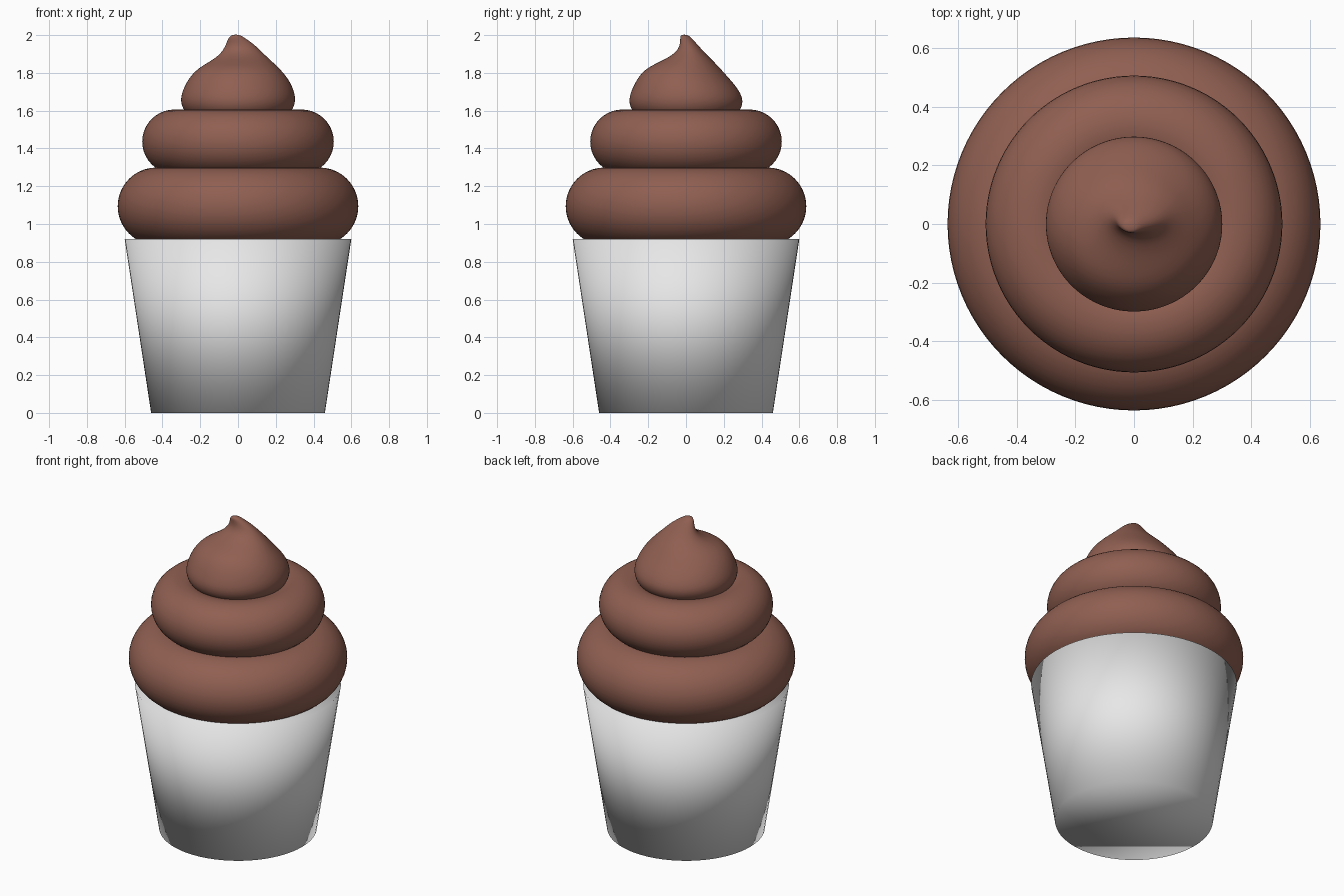
import bpy
import bmesh
from math import cos, sin, tau

default = bpy.data.objects.get("Cube")
if default:
    bpy.data.objects.remove(default, do_unlink=True)


def make_material(name, rgb):
    mat = bpy.data.materials.new(name)
    mat.use_nodes = True
    mat.diffuse_color = (*rgb, 1)
    mat.node_tree.nodes["Principled BSDF"].inputs["Base Color"].default_value = (*rgb, 1)
    return mat


def add_object(name, bm, mat):
    bmesh.ops.recalc_face_normals(bm, faces=bm.faces)
    for face in bm.faces:
        face.smooth = True
    mesh = bpy.data.meshes.new(name)
    bm.to_mesh(mesh)
    bm.free()
    mesh.materials.append(mat)
    obj = bpy.data.objects.new(name, mesh)
    bpy.context.collection.objects.link(obj)
    return obj


def add_ring(name, major, minor, z):
    bpy.ops.mesh.primitive_torus_add(major_radius=major, minor_radius=minor, location=(0, 0, z),
                                     major_segments=96, minor_segments=40)
    obj = bpy.context.object
    obj.name = name
    obj.data.materials.append(chocolate)
    bpy.ops.object.shade_smooth()


white = make_material("paper white", (0.8, 0.8, 0.8))
chocolate = make_material("chocolate brown", (0.28, 0.115, 0.083))

# Tapered cup, closed at both ends and softly shaded over its edges
bm = bmesh.new()
bmesh.ops.create_cone(bm, cap_ends=True, segments=64, radius1=0.46, radius2=0.6, depth=0.92)
bmesh.ops.translate(bm, verts=bm.verts, vec=(0, 0, 0.46))
add_object("cup", bm, white)

# Two stacked rings of cream
add_ring("lower_swirl", 0.432, 0.205, 1.094)
add_ring("middle_swirl", 0.337, 0.17, 1.436)

# Top dollop: rings of (z, x radius, y radius, x centre, y centre), bent at the tip
rows = [
    (1.50, 0.15, 0.15, 0, 0),
    (1.57, 0.26, 0.26, 0, 0),
    (1.61, 0.295, 0.295, 0, 0),
    (1.66, 0.308, 0.306, 0, 0),
    (1.72, 0.292, 0.28, 0.002, -0.005),
    (1.78, 0.258, 0.237, 0.002, -0.016),
    (1.83, 0.21, 0.191, 0.004, -0.014),
    (1.87, 0.15, 0.125, 0.02, 0.012),
    (1.91, 0.106, 0.073, 0.021, 0.023),
    (1.95, 0.075, 0.046, 0.012, 0.015),
    (1.985, 0.044, 0.03, -0.008, -0.001),
    (2.003, 0.02, 0.018, -0.012, -0.01),
]
sides = 32
bm = bmesh.new()
loops = [[bm.verts.new((cx + rx * cos(tau * i / sides), cy + ry * sin(tau * i / sides), z))
          for i in range(sides)] for z, rx, ry, cx, cy in rows]
for low, high in zip(loops, loops[1:]):
    for i in range(sides):
        j = (i + 1) % sides
        bm.faces.new((low[i], low[j], high[j], high[i]))
bm.faces.new(loops[0])
bm.faces.new(loops[-1])
dollop = add_object("top_dollop", bm, chocolate)
subdivision = dollop.modifiers.new("smooth", "SUBSURF")
subdivision.levels = subdivision.render_levels = 2
